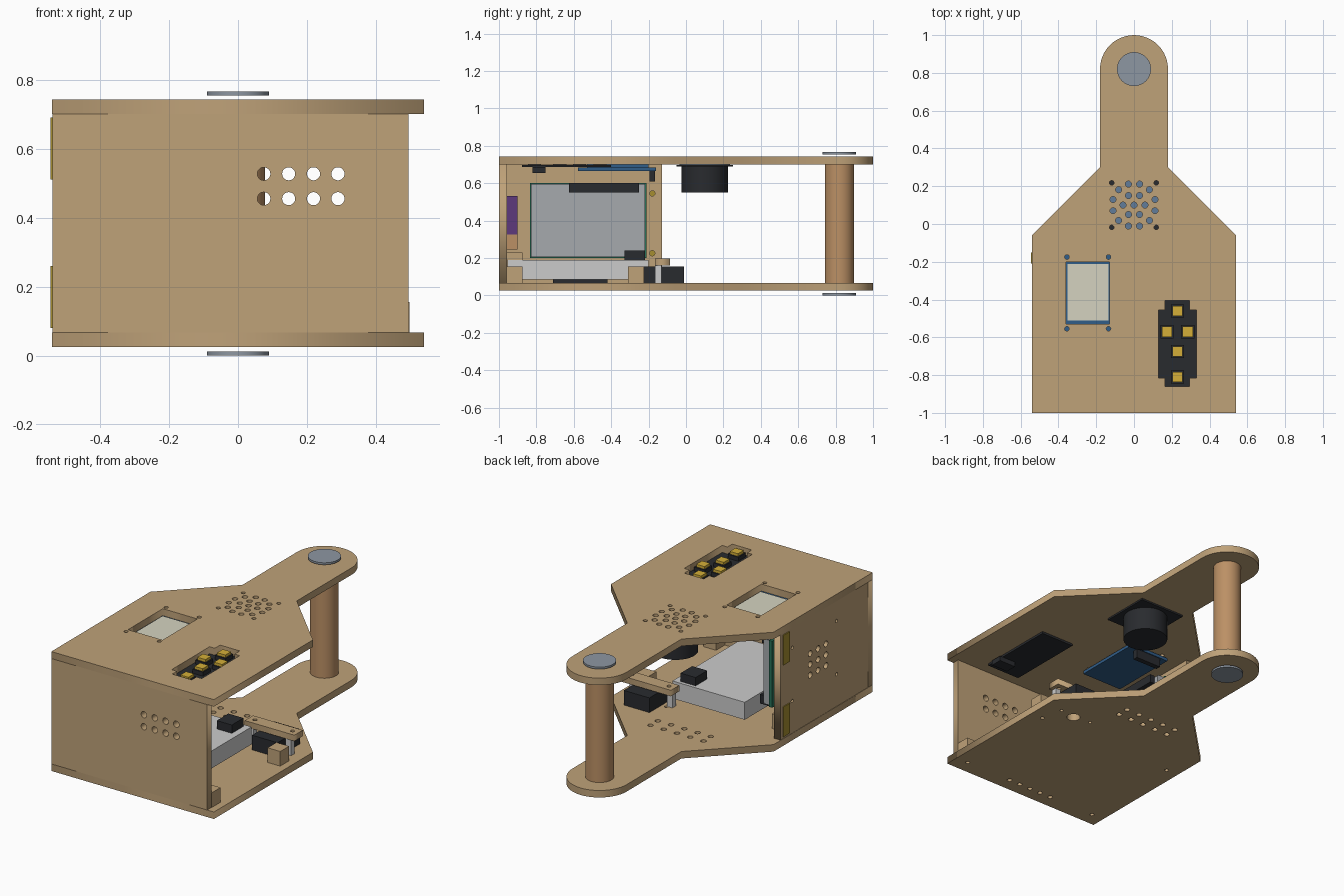
import bpy, math
from mathutils import Matrix

if "Cube" in bpy.data.objects:
    bpy.data.objects.remove(bpy.data.objects["Cube"])

def mat(name, r, g, b):
    m = bpy.data.materials.new(name)
    m.diffuse_color = (r, g, b, 1)
    m.use_nodes = True
    m.node_tree.nodes["Principled BSDF"].inputs["Base Color"].default_value = m.diffuse_color
    return m

WOOD = mat("plywood", 0.52, 0.36, 0.19)
COPPER = mat("handle_wood", 0.50, 0.28, 0.13)
BLACK = mat("black_plastic", 0.022, 0.024, 0.028)
STEEL = mat("steel", 0.27, 0.31, 0.36)
GREY = mat("grey_metal", 0.38, 0.40, 0.42)
WHITE = mat("battery_white", 0.64, 0.64, 0.61)
GOLD = mat("button_gold", 0.66, 0.43, 0.04)
BRASS = mat("hinge_brass", 0.38, 0.27, 0.03)
BLUE = mat("board_blue", 0.03, 0.11, 0.25)
CONE = mat("speaker_blue", 0.12, 0.20, 0.32)
CREAM = mat("screen_cream", 0.66, 0.65, 0.53)
GREEN = mat("board_green", 0.02, 0.17, 0.10)
PURPLE = mat("module_purple", 0.11, 0.04, 0.20)

def circle(x, y, r, n=20):
    return [(x + r * math.cos(2 * math.pi * i / n), y + r * math.sin(2 * math.pi * i / n)) for i in range(n)]

def rect(x0, x1, y0, y1):
    return [(x0, y0), (x1, y0), (x1, y1), (x0, y1)]

def plate(name, loops, thick, matrix, m):
    """Flat panel with holes: first loop is the outline, the rest are holes."""
    cu = bpy.data.curves.new(name, 'CURVE')
    cu.dimensions = '2D'
    cu.fill_mode = 'BOTH'
    cu.extrude = thick / 2
    for pts in loops:
        s = cu.splines.new('POLY')
        s.points.add(len(pts) - 1)
        for p, (x, y) in zip(s.points, pts):
            p.co = (x, y, 0, 1)
        s.use_cyclic_u = True
    tmp = bpy.data.objects.new(name + "_curve", cu)
    bpy.context.collection.objects.link(tmp)
    me = bpy.data.meshes.new_from_object(tmp.evaluated_get(bpy.context.evaluated_depsgraph_get()))
    bpy.data.objects.remove(tmp)
    me.transform(matrix)
    me.materials.clear()
    me.materials.append(m)
    ob = bpy.data.objects.new(name, me)
    bpy.context.collection.objects.link(ob)
    return ob

def box(name, x, y, z, m):
    bpy.ops.mesh.primitive_cube_add(size=1, location=(sum(x) / 2, sum(y) / 2, sum(z) / 2))
    ob = bpy.context.object
    ob.name = name
    ob.data.transform(Matrix.Diagonal((x[1] - x[0], y[1] - y[0], z[1] - z[0], 1)))
    ob.data.materials.append(m)
    return ob

def cyl(name, x, y, z, r, m, n=48):
    bpy.ops.mesh.primitive_cylinder_add(vertices=n, radius=r, depth=z[1] - z[0], location=(x, y, sum(z) / 2))
    ob = bpy.context.object
    ob.name = name
    ob.data.materials.append(m)
    bpy.ops.object.shade_smooth_by_angle(angle=math.radians(30))
    return ob

# Shared paddle outline of top and bottom panels
arc = [(0.18 * math.cos(math.pi * i / 24), 0.82 + 0.18 * math.sin(math.pi * i / 24)) for i in range(25)]
paddle = [(-0.54, -1), (0.54, -1), (0.54, -0.06), (0.18, 0.30)] + arc + [(-0.18, 0.30), (-0.54, -0.06)]

# Top panel: speaker grille, screen window, button window
SPK = (0, 0.10)
top_holes = [circle(*SPK, 0.016)]
for count, rad, off in ((6, 0.058, 0), (12, 0.115, 15)):
    for i in range(count):
        a = math.radians(off + 360 * i / count)
        top_holes.append(circle(SPK[0] + rad * math.cos(a), SPK[1] + rad * math.sin(a), 0.016))
for sx in (-1, 1):
    for sy in (-1, 1):
        top_holes.append(circle(sx * 0.118, SPK[1] + sy * 0.118, 0.012))
        top_holes.append(circle(-0.245 + sx * 0.11, -0.365 + sy * 0.19, 0.012))
top_holes.append(rect(-0.36, -0.13, -0.53, -0.20))
top_holes.append([(0.165, -0.86), (0.295, -0.86), (0.295, -0.815), (0.33, -0.815), (0.33, -0.455), (0.295, -0.455),
                  (0.295, -0.405), (0.165, -0.405), (0.165, -0.455), (0.13, -0.455), (0.13, -0.815), (0.165, -0.815)])
plate("top_panel", [paddle] + top_holes, 0.042, Matrix.Translation((0, 0, 0.721)), WOOD)

# Bottom panel: vents, corner screw holes, switch hole
bot_holes = [circle(-0.20 + 0.088 * i, y, 0.016) for i in range(5) for y in (0.05, 0.12)]
bot_holes += [circle(-0.15 + 0.075 * i, -0.917, 0.014) for i in range(5)]
bot_holes += [circle(sx * 0.459, y, 0.012) for sx in (-1, 1) for y in (-0.917, -0.26)]
bot_holes += [circle(0.33, -0.14, 0.038), circle(0.22, -0.125, 0.010), circle(0.43, -0.125, 0.010)]
plate("bottom_panel", [paddle] + bot_holes, 0.042, Matrix.Translation((0, 0, 0.046)), WOOD)

# Front panel with vent holes
front = [rect(-0.538, 0.495, 0.067, 0.70)]
front += [circle(x, z, 0.019) for x in (0.075, 0.147, 0.219, 0.290) for z in (0.455, 0.527)]
plate("front_panel", front, 0.042, Matrix.Translation((0, -0.979, 0)) @ Matrix.Rotation(math.pi / 2, 4, 'X'), WOOD)

# Left wall with vents and screw holes (local x -> y, local y -> z)
to_side = Matrix(((0, 0, 1, -0.517), (1, 0, 0, 0), (0, 1, 0, 0), (0, 0, 0, 1)))
side = [rect(-0.958, -0.128, 0.067, 0.70)]
side += [circle(y, z, 0.018) for y in (-0.41, -0.485, -0.56) for z in (0.35, 0.415, 0.48)]
side += [circle(y, z, 0.010) for y in (-0.66, -0.24) for z in (0.26, 0.58)]
side += [circle(-0.18, z, 0.014) for z in (0.225, 0.545)]
plate("left_wall", side, 0.042, to_side, WOOD)
for z in (0.08, 0.51):
    box("brass_plate", (-0.544, -0.537), (-0.21, -0.15), (z, z + 0.18), BRASS)

# Handle post and its end caps
cyl("handle_post", 0, 0.82, (0.067, 0.70), 0.078, COPPER)
for z in (0.0, 0.754):
    cyl("handle_cap", 0, 0.82, (z, z + 0.012), 0.09, STEEL)

# Speaker
box("speaker_frame", (-0.15, 0.15), (-0.05, 0.25), (0.688, 0.698), BLACK)
cyl("speaker_magnet", *SPK, (0.55, 0.688), 0.124, BLACK)
cyl("speaker_cone", *SPK, (0.696, 0.700), 0.135, CONE)

# Screen module
box("screen_board", (-0.38, -0.11), (-0.577, -0.16), (0.665, 0.683), BLUE)
box("screen_bezel", (-0.36, -0.13), (-0.53, -0.20), (0.683, 0.700), BLUE)
box("screen_glass", (-0.352, -0.136), (-0.512, -0.213), (0.698, 0.706), CREAM)
box("screen_pins", (-0.33, -0.16), (-0.195, -0.165), (0.61, 0.665), BLACK)

# Button pad
box("button_board", (0.12, 0.34), (-0.877, -0.400), (0.685, 0.698), BLACK)
box("button_connector", (0.25, 0.36), (-0.82, -0.75), (0.655, 0.685), BLACK)
for x, y in ((0.23, -0.46), (0.175, -0.57), (0.285, -0.57), (0.23, -0.675), (0.23, -0.81)):
    box("button_base", (x - 0.035, x + 0.035), (y - 0.035, y + 0.035), (0.698, 0.722), BLACK)
    box("button", (x - 0.027, x + 0.027), (y - 0.027, y + 0.027), (0.722, 0.738), GOLD)

# Circuit board on the left wall
box("main_board", (-0.425, -0.405), (-0.835, -0.21), (0.20, 0.60), GREEN)
box("board_shield", (-0.405, -0.365), (-0.83, -0.22), (0.205, 0.595), GREY)
box("board_raised_shield", (-0.365, -0.36), (-0.67, -0.22), (0.21, 0.59), GREY)
box("board_header", (-0.36, -0.33), (-0.625, -0.25), (0.55, 0.60), BLACK)
box("board_socket", (-0.40, -0.32), (-0.325, -0.245), (0.185, 0.24), BLACK)
for y in (-0.66, -0.24):
    for z in (0.26, 0.58):
        box("board_standoff", (-0.496, -0.425), (y - 0.014, y + 0.014), (z - 0.014, z + 0.014), GOLD)

# Battery pack with cradle and connector
box("battery", (-0.25, 0.23), (-0.955, -0.20), (0.085, 0.19), WHITE)
box("battery_pad", (-0.18, 0.18), (-0.71, -0.42), (0.067, 0.085), BLACK)
box("battery_cradle", (-0.25, 0.23), (-0.958, -0.875), (0.19, 0.23), WOOD)
box("battery_connector", (0.09, 0.19), (-0.33, -0.22), (0.19, 0.24), BLACK)

# Corner blocks
for sx in (-1, 1):
    for y in (-0.917, -0.267):
        box("corner_block", (sx * 0.455 - 0.042, sx * 0.455 + 0.042), (y - 0.042, y + 0.042), (0.067, 0.155), WOOD)

# Charge module at the front panel
box("charge_module", (-0.25, -0.02), (-0.957, -0.90), (0.325, 0.53), PURPLE)
box("charge_module_base", (-0.25, -0.02), (-0.957, -0.90), (0.245, 0.325), COPPER)

# Switch with clamp bar
box("switch_body", (0.25, 0.42), (-0.225, -0.01), (0.067, 0.155), BLACK)
for x in (0.20, 0.45):
    box("clamp_post", (x - 0.018, x + 0.018), (-0.165, -0.13), (0.067, 0.16), WHITE)
bar = [rect(0.16, 0.49, -0.165, -0.085), circle(0.20, -0.125, 0.012), circle(0.45, -0.125, 0.012)]
plate("clamp_bar", bar, 0.036, Matrix.Translation((0, 0, 0.178)), WOOD)
